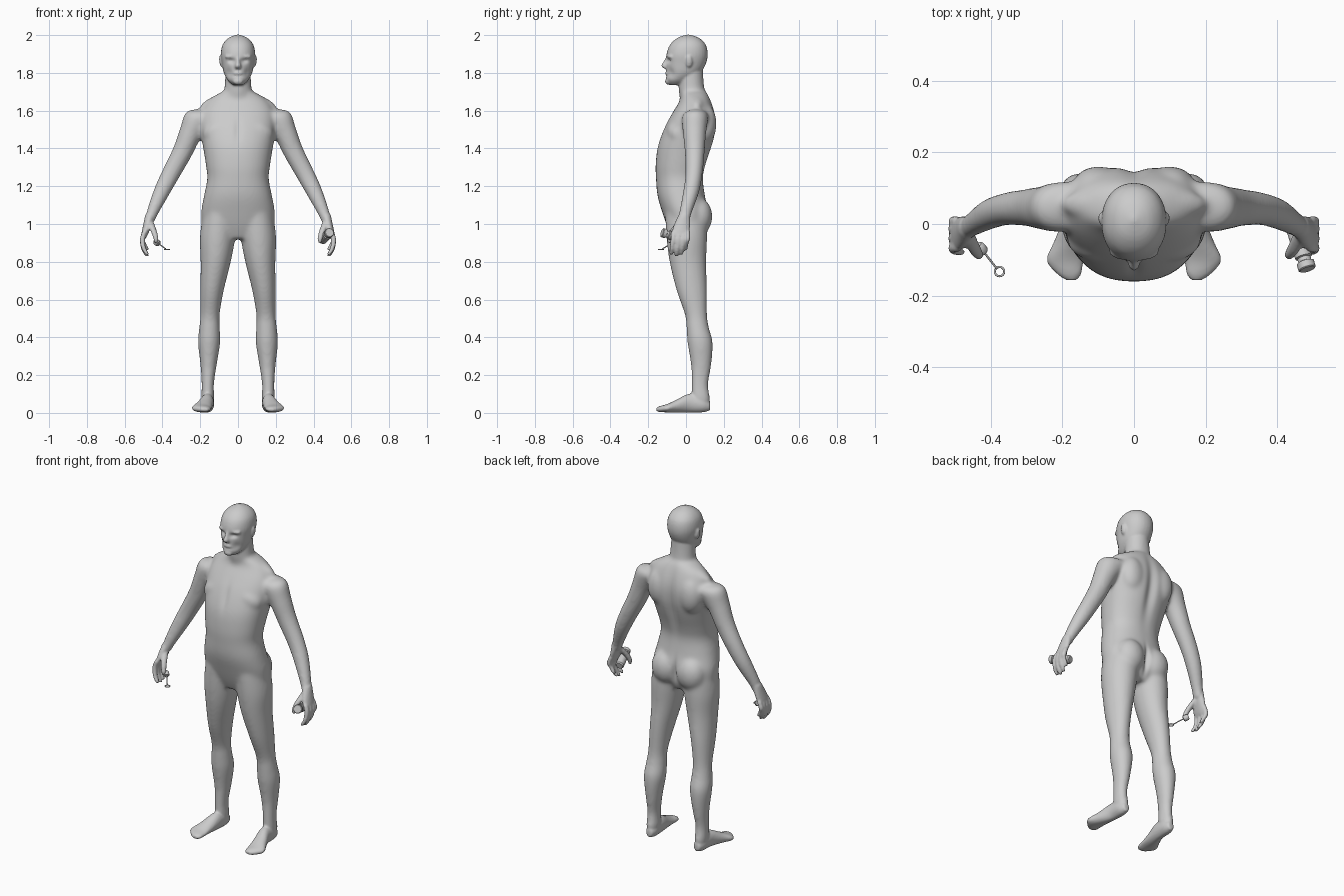
import bpy, bmesh, math
from mathutils import Vector, Matrix

cube = bpy.data.objects.get("Cube")
if cube:
    bpy.data.objects.remove(cube)

X, Y, Z = Vector((1, 0, 0)), Vector((0, 1, 0)), Vector((0, 0, 1))


def make_material(name, colour):
    mat = bpy.data.materials.new(name)
    mat.use_nodes = True
    mat.diffuse_color = colour
    mat.node_tree.nodes["Principled BSDF"].inputs["Base Color"].default_value = colour
    return mat


GREY = make_material("plain grey", (0.6, 0.6, 0.6, 1))


def spline(rows, steps=4):
    """Catmull-Rom interpolation of section rows."""
    result = []
    for i in range(len(rows) - 1):
        p0, p1 = rows[max(i - 1, 0)], rows[i]
        p2, p3 = rows[i + 1], rows[min(i + 2, len(rows) - 1)]
        for k in range(steps):
            t = k / steps
            result.append([b + t / 2 * (c - a + t * (2 * a - 5 * b + 4 * c - d + t * (3 * (b - c) + d - a)))
                           for a, b, c, d in zip(p0, p1, p2, p3)])
    result.append(list(rows[-1]))
    return result


def loft(bm, rows, side=1, u=X, v=Y, power=2.0, sides=32):
    """Closed skin through rows of (x, y, z, radius along u, radius along v)."""
    rings = []
    for x, y, z, a, b in spline(rows):
        ring = []
        for k in range(sides):
            angle = math.tau * k / sides
            c, s = math.cos(angle), math.sin(angle)
            p = Vector((x, y, z))
            p += u * a * math.copysign(abs(c) ** (2 / power), c)
            p += v * b * math.copysign(abs(s) ** (2 / power), s)
            p.x *= side
            ring.append(bm.verts.new(p))
        rings.append(ring)
    for low, high in zip(rings, rings[1:]):
        for k in range(sides):
            n = (k + 1) % sides
            bm.faces.new((low[k], low[n], high[n], high[k]))
    bm.faces.new(rings[0])
    bm.faces.new(rings[-1])


def blob(bm, centre, radii, side=1, tilt=0, axis="Y"):
    """Ellipsoid muscle or feature."""
    place = Matrix.Translation((centre[0] * side, centre[1], centre[2]))
    turn = Matrix.Rotation(tilt * side, 4, axis)
    bmesh.ops.create_icosphere(bm, subdivisions=3, radius=1,
                               matrix=place @ turn @ Matrix.Diagonal((*radii, 1)))


def finish(bm, name):
    bmesh.ops.recalc_face_normals(bm, faces=bm.faces[:])
    mesh = bpy.data.meshes.new(name)
    bm.to_mesh(mesh)
    bm.free()
    mesh.materials.append(GREY)
    obj = bpy.data.objects.new(name, mesh)
    bpy.context.collection.objects.link(obj)
    return obj


def select(*objects):
    bpy.ops.object.select_all(action="DESELECT")
    for obj in objects:
        obj.select_set(True)
    bpy.context.view_layer.objects.active = objects[0]


def fuse(obj, voxel, rounds):
    """Weld overlapping parts into one skin and soften it."""
    remesh = obj.modifiers.new("weld", "REMESH")
    remesh.mode = "VOXEL"
    remesh.voxel_size = voxel
    soften = obj.modifiers.new("soften", "SMOOTH")
    soften.factor = 0.5
    soften.iterations = rounds
    select(obj)
    bpy.ops.object.convert(target="MESH")


# Torso and neck
core = bmesh.new()
torso = [(.92, .0, .09, .07), (.98, .003, .18, .1), (1.06, -.003, .195, .122),
         (1.15, -.025, .18, .126), (1.24, -.034, .163, .125), (1.31, -.028, .17, .133),
         (1.4, -.008, .184, .144), (1.47, .012, .196, .143), (1.54, .03, .2, .13),
         (1.6, .043, .19, .108), (1.66, .05, .15, .08), (1.7, .04, .085, .07)]
loft(core, [(0, y, z, a, b) for z, y, a, b in torso], power=2.25)
loft(core, [(0, .05, 1.6, .1, .07), (0, .032, 1.7, .075, .07),
            (0, .026, 1.77, .069, .067), (0, .02, 1.86, .065, .07)])

leg = [(.095, .0, 1.06, .09, .11), (.108, .004, .93, .094, .108), (.118, .01, .8, .08, .097),
       (.137, .03, .65, .062, .081), (.148, .053, .52, .051, .059), (.151, .062, .45, .055, .06),
       (.153, .075, .37, .059, .067), (.156, .08, .25, .043, .054), (.16, .073, .15, .033, .045),
       (.16, .078, .08, .035, .05), (.16, .08, .04, .03, .045)]
arm = [(.13, .055, 1.58, .06, .06), (.205, .048, 1.56, .076, .07), (.25, .045, 1.485, .062, .062),
       (.295, .046, 1.38, .054, .053), (.356, .042, 1.265, .049, .046), (.407, .026, 1.165, .043, .043),
       (.456, -.004, 1.055, .031, .034), (.47, -.014, 1.01, .026, .036)]
across_arm = Vector((.88, 0, .47))

for side in (1, -1):
    loft(core, leg, side)
    loft(core, arm, side, u=across_arm)
    # Buttock, chest, shoulder blade and neck muscle
    blob(core, (.085, .065, 1.04), (.085, .075, .1), side)
    blob(core, (.095, -.045, 1.49), (.095, .06, .065), side, .3)
    blob(core, (.1, .1, 1.53), (.075, .062, .11), side)
    blob(core, (.09, .055, 1.655), (.12, .045, .035), side, .35)
body = finish(core, "body")
fuse(body, .009, 14)

# Head
fine = bmesh.new()
head = [(1.735, -.055, .025, .028), (1.76, -.042, .054, .062), (1.8, -.014, .075, .09),
        (1.85, .001, .085, .105), (1.9, .006, .091, .109), (1.95, .01, .081, .094),
        (1.985, .012, .05, .057), (2.002, .012, .008, .01)]
loft(fine, [(0, y, z, a, b) for z, y, a, b in head], power=2.15)
loft(fine, [(0, -.092, 1.885, .01, .014), (0, -.104, 1.86, .011, .016),
            (0, -.112, 1.835, .016, .019), (0, -.1, 1.822, .013, .014)])
blob(fine, (0, -.093, 1.755), (.028, .018, .018))
blob(fine, (0, -.097, 1.797), (.026, .014, .013))

foot = [(.158, .128, .035, .018, .022), (.16, .09, .045, .033, .042), (.163, .02, .052, .035, .05),
        (.18, -.05, .036, .044, .034), (.193, -.1, .025, .052, .022), (.182, -.138, .02, .036, .016),
        (.175, -.157, .018, .016, .009)]
finger_rows = [(-.068, .836), (-.04, .828), (-.014, .837), (.008, .862)]
for side in (1, -1):
    # Ear and brow
    blob(fine, (.09, .016, 1.86), (.009, .018, .032), side, .15)
    blob(fine, (.036, -.083, 1.886), (.036, .017, .011), side, .2, "Z")
    loft(fine, foot, side, v=Z)
    # Palm, fingers and thumb
    loft(fine, [(.465, -.008, 1.05, .026, .03), (.478, -.02, 1.0, .023, .042),
                (.493, -.03, .95, .018, .048), (.5, -.031, .925, .012, .044)], side)
    for y, tip in finger_rows:
        loft(fine, [(.493, y * .95, .96, .014, .014), (.506, y, .92, .014, .0135),
                    (.5, y - .006, tip + .038, .0125, .0125), (.484, y - .01, tip + .008, .011, .011),
                    (.48, y - .01, tip, .006, .006)], side, sides=16)
    loft(fine, [(.466, -.03, 1.01, .02, .022), (.447, -.066, .965, .017, .019),
                (.435, -.085, .925, .014, .014), (.434, -.088, .898, .008, .008)], side, sides=16)
details = finish(fine, "details")
select(body, details)
bpy.ops.object.join()
fuse(body, .0065, 3)


def press(centre, radii, offset):
    """Push the skin softly around one point."""
    for vert in body.data.vertices:
        d = sum(((p - c) / r) ** 2 for p, c, r in zip(vert.co, centre, radii))
        if d < 6:
            vert.co += Vector(offset) * math.exp(-d)


# Eye sockets, spine groove, chest line and seat cleft
for side in (1, -1):
    press((.034 * side, -.1, 1.864), (.02, .04, .012), (0, .013, 0))
    press((.05 * side, -.08, 1.8), (.02, .04, .025), (-.004 * side, .006, 0))
press((0, .14, 1.46), (.03, .07, .17), (0, -.018, 0))
press((0, -.11, 1.49), (.018, .06, .07), (0, .007, 0))
press((0, .13, 1.03), (.014, .07, .07), (0, -.02, 0))
press((0, -.1, 1.785), (.03, .03, .005), (0, .004, 0))
select(body)
bpy.ops.object.shade_smooth()


def rod(name, start, end, profile, sides=24):
    """Turned part along an axis; profile holds (fraction, radius)."""
    start, end = Vector(start), Vector(end)
    axis = end - start
    u = axis.cross(Z).normalized()
    v = axis.normalized().cross(u)
    bm = bmesh.new()
    rings = []
    for f, r in profile:
        rings.append([bm.verts.new(start + axis * f + (u * math.cos(a) + v * math.sin(a)) * r)
                      for a in (math.tau * k / sides for k in range(sides))])
    for low, high in zip(rings, rings[1:]):
        for k in range(sides):
            n = (k + 1) % sides
            bm.faces.new((low[k], low[n], high[n], high[k]))
    bm.faces.new(rings[0])
    bm.faces.new(rings[-1])
    obj = finish(bm, name)
    select(obj)
    bpy.ops.object.shade_smooth_by_angle(angle=math.radians(35))


# Canister in the left hand, pin and ring in the right hand
rod("canister", (.447, -.005, .915), (.485, -.127, .955),
    [(0, .018), (.05, .024), (.72, .024), (.74, .019), (.82, .019), (.84, .025), (.98, .025), (1, .022)])
rod("pin_knob", (-.438, -.06, .908), (-.42, -.08, .895), [(0, .013), (.2, .017), (.8, .017), (1, .013)])
rod("pin_shaft", (-.425, -.072, .9), (-.384, -.124, .869), [(0, .003), (1, .003)], 12)
bpy.ops.mesh.primitive_torus_add(location=(-.376, -.133, .865), major_radius=.013, minor_radius=.003,
                                 major_segments=24, minor_segments=8)
ring = bpy.context.object
ring.name = "pin_ring"
ring.data.materials.append(GREY)
bpy.ops.object.shade_smooth()
